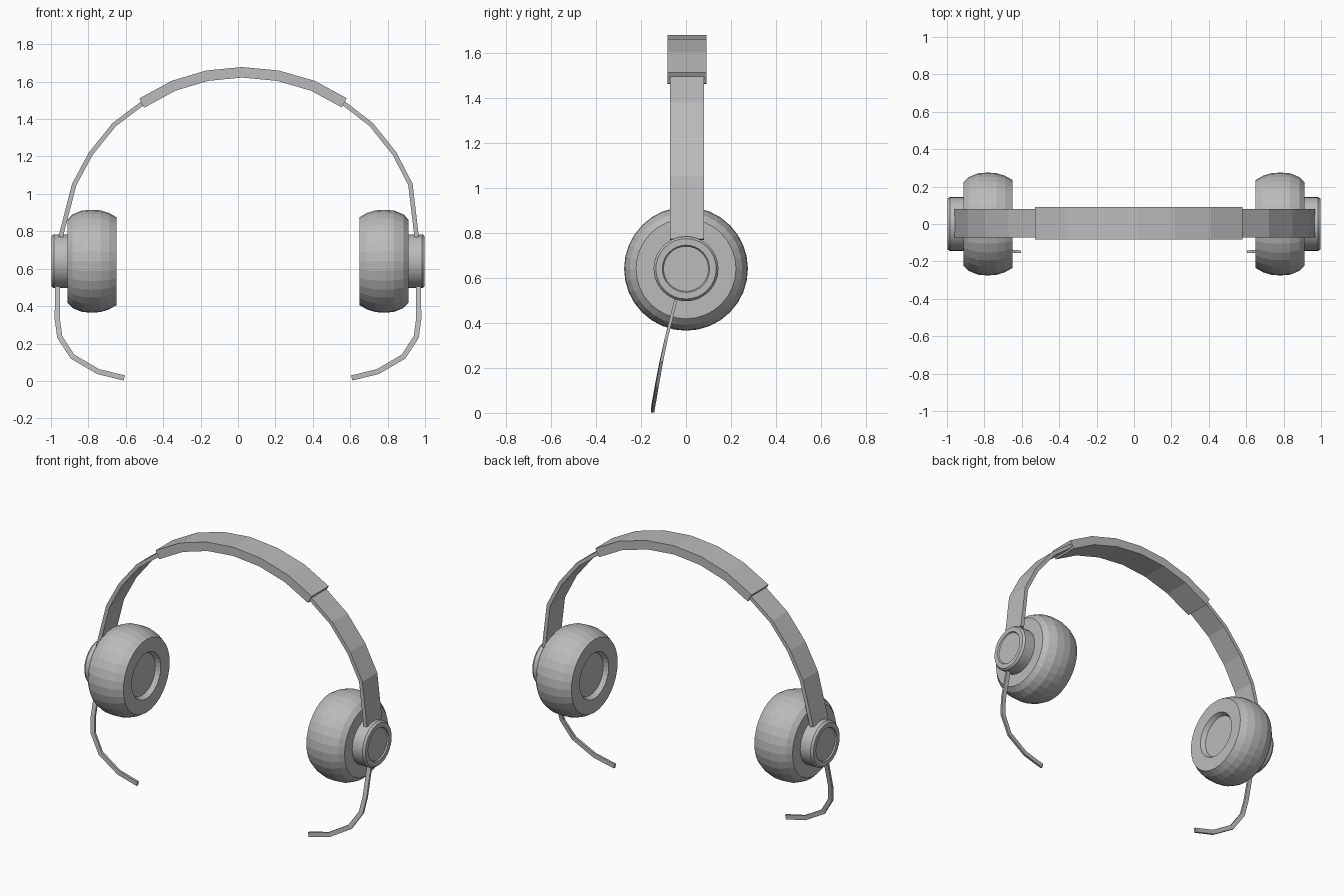
import bpy, bmesh, math
from mathutils import Vector

if "Cube" in bpy.data.objects:
    bpy.data.objects.remove(bpy.data.objects["Cube"])

grey = bpy.data.materials.new("plain grey")
grey.diffuse_color = (0.5, 0.5, 0.5, 1)
grey.use_nodes = True
grey.node_tree.nodes["Principled BSDF"].inputs["Base Color"].default_value = grey.diffuse_color


def finish(bm, name):
    bmesh.ops.recalc_face_normals(bm, faces=bm.faces)
    me = bpy.data.meshes.new(name)
    bm.to_mesh(me)
    bm.free()
    me.materials.append(grey)
    ob = bpy.data.objects.new(name, me)
    bpy.context.collection.objects.link(ob)
    return ob


def ribbon(name, pts, thick, width):
    """Sweep a rectangle along (x, y, z) points: thick in the xz plane, width along y."""
    bm = bmesh.new()
    pts = [Vector(p) for p in pts]
    segs = []
    for a, b in zip(pts, pts[1:]):
        d = Vector((b.x - a.x, 0, b.z - a.z)).normalized()
        segs.append(Vector((-d.z, 0, d.x)))
    rings = []
    for i, p in enumerate(pts):
        n0, n1 = segs[max(i - 1, 0)], segs[min(i, len(segs) - 1)]
        n = (n0 + n1).normalized()
        n = n * (thick / 2 / n.dot(n0))
        w = Vector((0, width / 2, 0))
        rings.append([bm.verts.new(p + s) for s in (n + w, n - w, -n - w, -n + w)])
    for r, q in zip(rings, rings[1:]):
        for i in range(4):
            j = (i + 1) % 4
            bm.faces.new((r[i], r[j], q[j], q[i]))
    bm.faces.new(rings[0])
    bm.faces.new(rings[-1])
    return finish(bm, name)


def lathe_x(name, profile, side, segs=32, cz=0.64):
    """Turn (x, radius) points around the ear axis; both ends are capped."""
    bm = bmesh.new()
    rings = []
    for x, r in profile:
        rings.append([bm.verts.new((side * x, r * math.cos(math.tau * k / segs),
                                    cz + r * math.sin(math.tau * k / segs)))
                      for k in range(segs)])
    for a, b in zip(rings, rings[1:]):
        for i in range(segs):
            j = (i + 1) % segs
            bm.faces.new((a[i], a[j], b[j], b[i]))
    bm.faces.new(rings[0])
    bm.faces.new(rings[-1])
    return finish(bm, name)


Y = 0.004
# padded top of the headband
pad = [(-0.515, 1.485), (-0.345, 1.578), (-0.165, 1.632), (0.022, 1.65),
       (0.213, 1.632), (0.40, 1.578), (0.568, 1.487)]
ribbon("headband_pad", [(x, Y, z) for x, z in pad], 0.056, 0.172)

# thin side bands
left = [(-0.948, 0.77), (-0.876, 1.05), (-0.787, 1.215), (-0.662, 1.37), (-0.49, 1.50)]
right = [(0.955, 0.77), (0.922, 1.05), (0.837, 1.215), (0.713, 1.37), (0.545, 1.50)]
ribbon("left_band", [(x, Y, z) for x, z in left], 0.024, 0.152)
ribbon("right_band", [(x, Y, z) for x, z in right], 0.024, 0.152)

# ear cups and hubs
cup = [(0.68, 0.132), (0.668, 0.138), (0.652, 0.147), (0.65, 0.235), (0.69, 0.258),
       (0.735, 0.272), (0.785, 0.275), (0.835, 0.271), (0.885, 0.25), (0.912, 0.222)]
hub = [(0.89, 0.144), (0.985, 0.144), (0.998, 0.134), (0.998, 0.105), (0.99, 0.1)]
for side, tag in ((-1, "left"), (1, "right")):
    c = lathe_x(tag + "_ear_cup", cup, side)
    h = lathe_x(tag + "_hub", hub, side)
    for p in h.data.polygons:
        p.use_smooth = len(p.vertices) == 4
    bpy.context.view_layer.objects.active = h
    h.select_set(True)
    bpy.ops.object.shade_smooth_by_angle(angle=math.radians(30))
    h.select_set(False)

# wires curling down and inwards
wire = [(0.965, -0.038, 0.53), (0.966, -0.088, 0.33), (0.953, -0.108, 0.235),
        (0.885, -0.128, 0.13), (0.748, -0.142, 0.05), (0.608, -0.148, 0.016)]
for side, tag in ((-1, "left"), (1, "right")):
    ribbon(tag + "_wire", [(side * x, y, z) for x, y, z in wire], 0.028, 0.014)
